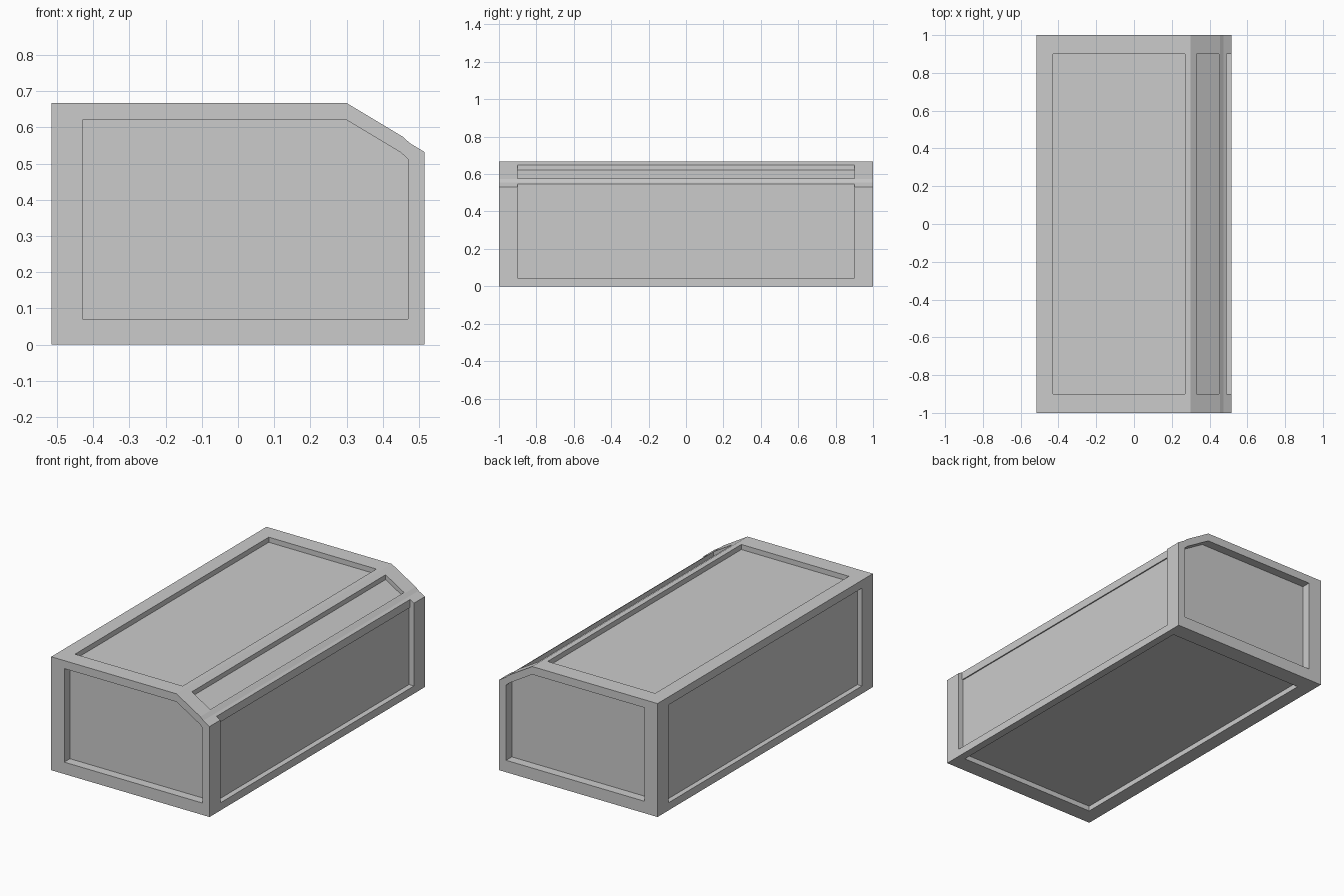
import bpy
import bmesh

default = bpy.data.objects.get("Cube")
if default:
    bpy.data.objects.remove(default, do_unlink=True)

# Material
grey = bpy.data.materials.new("plain_grey")
grey.use_nodes = True
colour = (0.6, 0.6, 0.6, 1.0)
grey.diffuse_color = colour
grey.node_tree.nodes["Principled BSDF"].inputs["Base Color"].default_value = colour


def prism(name, outline, y0, y1):
    """Extrude an (x, z) outline along y."""
    bm = bmesh.new()
    face = bm.faces.new([bm.verts.new((x, y0, z)) for x, z in outline])
    moved = bmesh.ops.extrude_face_region(bm, geom=[face])["geom"]
    verts = [v for v in moved if isinstance(v, bmesh.types.BMVert)]
    bmesh.ops.translate(bm, verts=verts, vec=(0, y1 - y0, 0))
    bmesh.ops.recalc_face_normals(bm, faces=bm.faces)
    mesh = bpy.data.meshes.new(name)
    bm.to_mesh(mesh)
    bm.free()
    mesh.materials.append(grey)
    obj = bpy.data.objects.new(name, mesh)
    bpy.context.collection.objects.link(obj)
    return obj


def rect(x0, x1, z0, z1):
    return [(x0, z0), (x1, z0), (x1, z1), (x0, z1)]


def carve(target, name, outline, y0=-0.9, y1=0.9):
    """Cut a recess out of the target, then drop the cutter."""
    cutter = prism(name, outline, y0, y1)
    cutter.hide_render = True
    mod = target.modifiers.new(name, "BOOLEAN")
    mod.operation = "DIFFERENCE"
    mod.solver = "EXACT"
    mod.object = cutter
    bpy.context.view_layer.objects.active = target
    bpy.ops.object.modifier_apply(modifier=mod.name)
    bpy.data.objects.remove(cutter, do_unlink=True)


# Body with one chamfered upper edge
W, H = 0.515, 0.667
body = prism("crate_body", [(-W, 0), (W, 0), (W, 0.532), (0.475, 0.556),
                            (0.455, 0.574), (0.30, H), (-W, H)], -1, 1)

# End panels follow the body outline
end_panel = [(-0.43, 0.07), (0.47, 0.07), (0.47, 0.512), (0.45, 0.53),
             (0.30, 0.62), (-0.43, 0.62)]
for side, name in ((-1, "front_recess"), (1, "back_recess")):
    carve(body, name, end_panel, *sorted((side * 0.947, side * 1.1)))

# Top, bottom and left panels
carve(body, "top_recess", rect(-0.43, 0.27, H - 0.03, 0.8))
carve(body, "bottom_recess", rect(-0.43, 0.47, -0.1, 0.03))
carve(body, "right_recess", rect(-0.7, -W + 0.03, 0.045, 0.62))

# Chamfer panel, sunk straight down
carve(body, "chamfer_recess", [(0.33, 0.621), (0.45, 0.549), (0.45, 0.8), (0.33, 0.8)])

# Chamfer-side panel with a slightly prouder strip above it
carve(body, "left_recess", rect(0.49, 0.7, 0.045, 0.7))
carve(body, "left_inner_recess", rect(0.483, 0.7, 0.045, 0.50))
